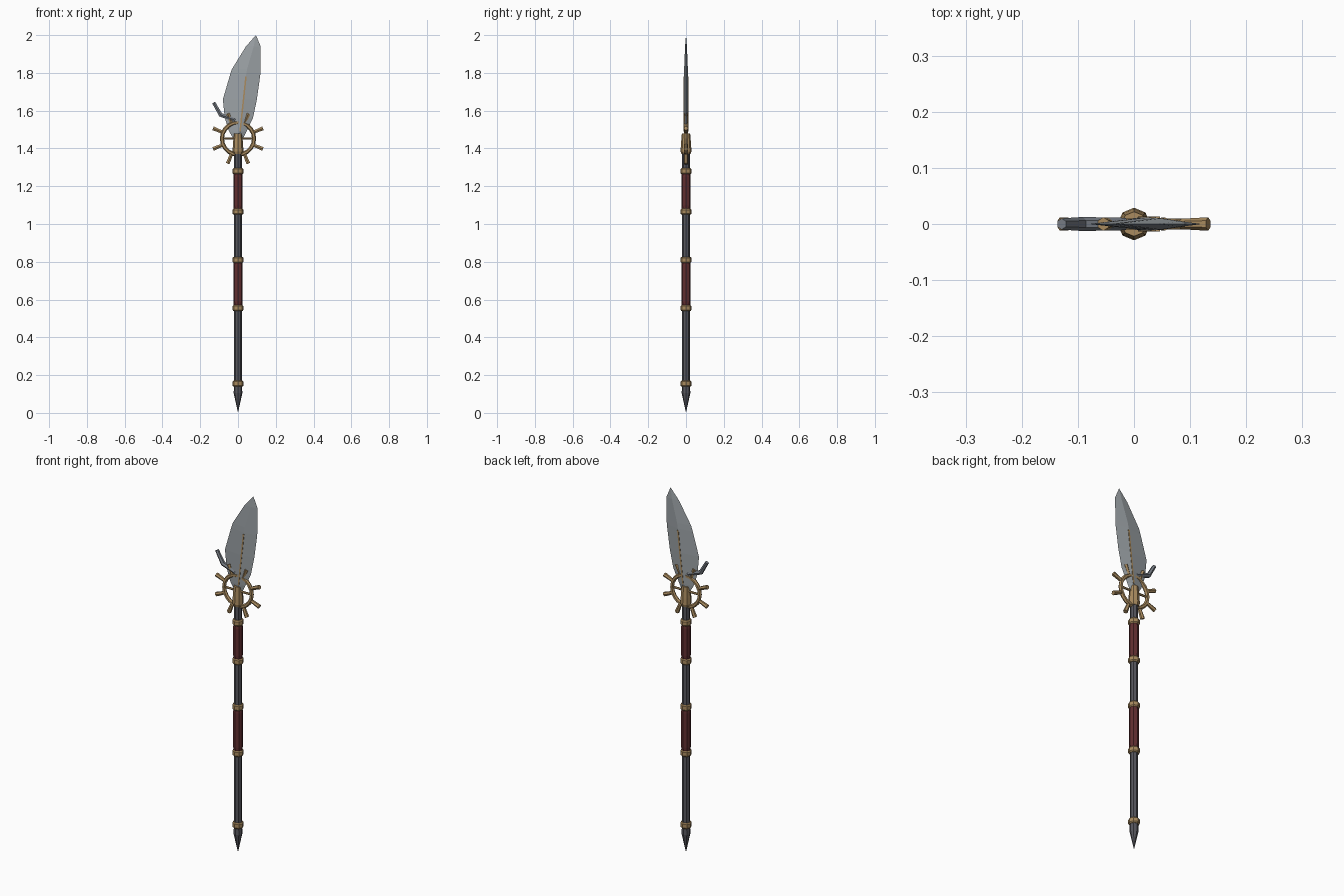
import bpy, bmesh, math
from mathutils import Vector

if "Cube" in bpy.data.objects:
    bpy.data.objects.remove(bpy.data.objects["Cube"])


def mat(name, c):
    m = bpy.data.materials.new(name)
    m.diffuse_color = (*c, 1)
    m.use_nodes = True
    m.node_tree.nodes["Principled BSDF"].inputs["Base Color"].default_value = m.diffuse_color
    return m


STEEL = mat("blade steel", (0.33, 0.36, 0.38))
HOOK = mat("hook steel", (0.19, 0.21, 0.24))
SHAFT = mat("dark shaft metal", (0.095, 0.095, 0.11))
RED = mat("dark red wrap", (0.12, 0.028, 0.03))
GOLD = mat("aged brass", (0.40, 0.26, 0.115))


def make(name, verts, faces, material):
    me = bpy.data.meshes.new(name)
    me.from_pydata(verts, [], faces)
    bm = bmesh.new()
    bm.from_mesh(me)
    bmesh.ops.remove_doubles(bm, verts=bm.verts, dist=1e-5)
    bmesh.ops.recalc_face_normals(bm, faces=bm.faces)
    bm.to_mesh(me)
    bm.free()
    me.materials.append(material)
    ob = bpy.data.objects.new(name, me)
    bpy.context.collection.objects.link(ob)
    return ob


def lathe(name, prof, material, n=8):
    """Faceted turned part around z from (radius, height) pairs."""
    v = [(r * math.sin(2 * math.pi * i / n), r * math.cos(2 * math.pi * i / n), z)
         for r, z in prof for i in range(n)]
    f = [(k * n + i, k * n + (i + 1) % n, (k + 1) * n + (i + 1) % n, (k + 1) * n + i)
         for k in range(len(prof) - 1) for i in range(n)]
    if prof[0][0] > 0.001:
        f.append(tuple(range(n)))
    if prof[-1][0] > 0.001:
        f.append(tuple(range((len(prof) - 1) * n, len(prof) * n)))
    return make(name, v, f, material)


def rod(name, pts, radii, material, n=6):
    """Tube through (x, z) points in the y = 0 plane, mitred at the bends."""
    p = [Vector((x, 0, z)) for x, z in pts]
    v = []
    for k, c in enumerate(p):
        d = (p[min(k + 1, len(p) - 1)] - p[max(k - 1, 0)]).normalized()
        side = Vector((d.z, 0, -d.x))
        for i in range(n):
            a = 2 * math.pi * (i + 0.5) / n
            v.append(c + radii[k] * (math.cos(a) * side + math.sin(a) * Vector((0, 1, 0))))
    m = len(p)
    f = [(k * n + i, k * n + (i + 1) % n, (k + 1) * n + (i + 1) % n, (k + 1) * n + i)
         for k in range(m - 1) for i in range(n)]
    f += [tuple(range(n)), tuple(range((m - 1) * n, m * n))]
    return make(name, v, f, material)


# Shaft and pointed butt
lathe("shaft", [(0.02, 0.13), (0.02, 1.40)], SHAFT)
lathe("butt_spike", [(0.0, 0.0), (0.023, 0.105), (0.021, 0.145)], SHAFT)

# Wrapped grips
for i, (a, b) in enumerate([(0.56, 0.81), (1.07, 1.28)]):
    lathe(f"grip_{i}", [(0.022, a), (0.025, a + 0.03), (0.025, b - 0.03), (0.022, b)], RED)

# Brass bands
for i, z in enumerate([0.155, 0.555, 0.81, 1.065, 1.28]):
    lathe(f"band_{i}", [(0.024, z - 0.016), (0.029, z - 0.01),
                        (0.029, z + 0.01), (0.024, z + 0.016)], GOLD)

# Blade socket
lathe("socket", [(0.024, 1.37), (0.029, 1.385), (0.027, 1.42), (0.022, 1.48)], GOLD)

# Wheel guard: ring, outer handles and cross bar
CZ = 1.452
bpy.ops.mesh.primitive_torus_add(major_segments=20, minor_segments=6, major_radius=0.085,
                                 minor_radius=0.011, location=(0, 0, CZ),
                                 rotation=(math.pi / 2, 0, 0))
ring = bpy.context.object
ring.name = "wheel_ring"
ring.data.materials.append(GOLD)
for i in range(8):
    a = math.radians(22.5 + 45 * i)
    pts = [(r * math.cos(a), CZ + r * math.sin(a)) for r in (0.085, 0.143)]
    rod(f"wheel_handle_{i}", pts, (0.009, 0.012), GOLD)
rod("wheel_cross_bar", [(-0.085, CZ), (0.085, CZ)], (0.006, 0.006), GOLD)

# Curved blade: rows of (z, left x, ridge x, right x, half thickness)
rows = [(1.455, -0.026, 0.005, 0.028, 0.010),
        (1.49, -0.047, 0.011, 0.045, 0.012),
        (1.56, -0.070, 0.018, 0.079, 0.012),
        (1.66, -0.080, 0.029, 0.100, 0.012),
        (1.79, -0.042, 0.043, 0.118, 0.011),
        (1.82, -0.032, 0.048, 0.119, 0.010),
        (1.94, 0.042, 0.083, 0.120, 0.005)]
v, f = [], []
for z, l, c, r, t in rows:
    v += [(l, 0, z), (c, -t, z), (r, 0, z), (c, t, z)]
for k in range(len(rows) - 1):
    for i in range(4):
        j = (i + 1) % 4
        f.append((4 * k + i, 4 * k + j, 4 * k + 4 + j, 4 * k + 4 + i))
v.append((0.095, 0, 2.0))
last = 4 * (len(rows) - 1)
f += [(last + i, last + (i + 1) % 4, len(v) - 1) for i in range(4)]
f.append((0, 1, 2, 3))
make("blade", v, f, STEEL)

# Brass inlay strip along the ridge of both faces
w, t = 0.004, 0.013
v = [(x + s * w, y, z) for x, z in ((0.011, 1.49), (0.042, 1.78))
     for s, y in ((-1, -t), (1, -t), (1, t), (-1, t))]
make("blade_inlay", v, [(0, 1, 2, 3), (4, 5, 6, 7), (0, 1, 5, 4), (1, 2, 6, 5),
                        (2, 3, 7, 6), (3, 0, 4, 7)], GOLD)

# Bent side hook
rod("side_hook", [(-0.015, 1.55), (-0.092, 1.578), (-0.129, 1.643)],
    (0.011, 0.0125, 0.010), HOOK)
